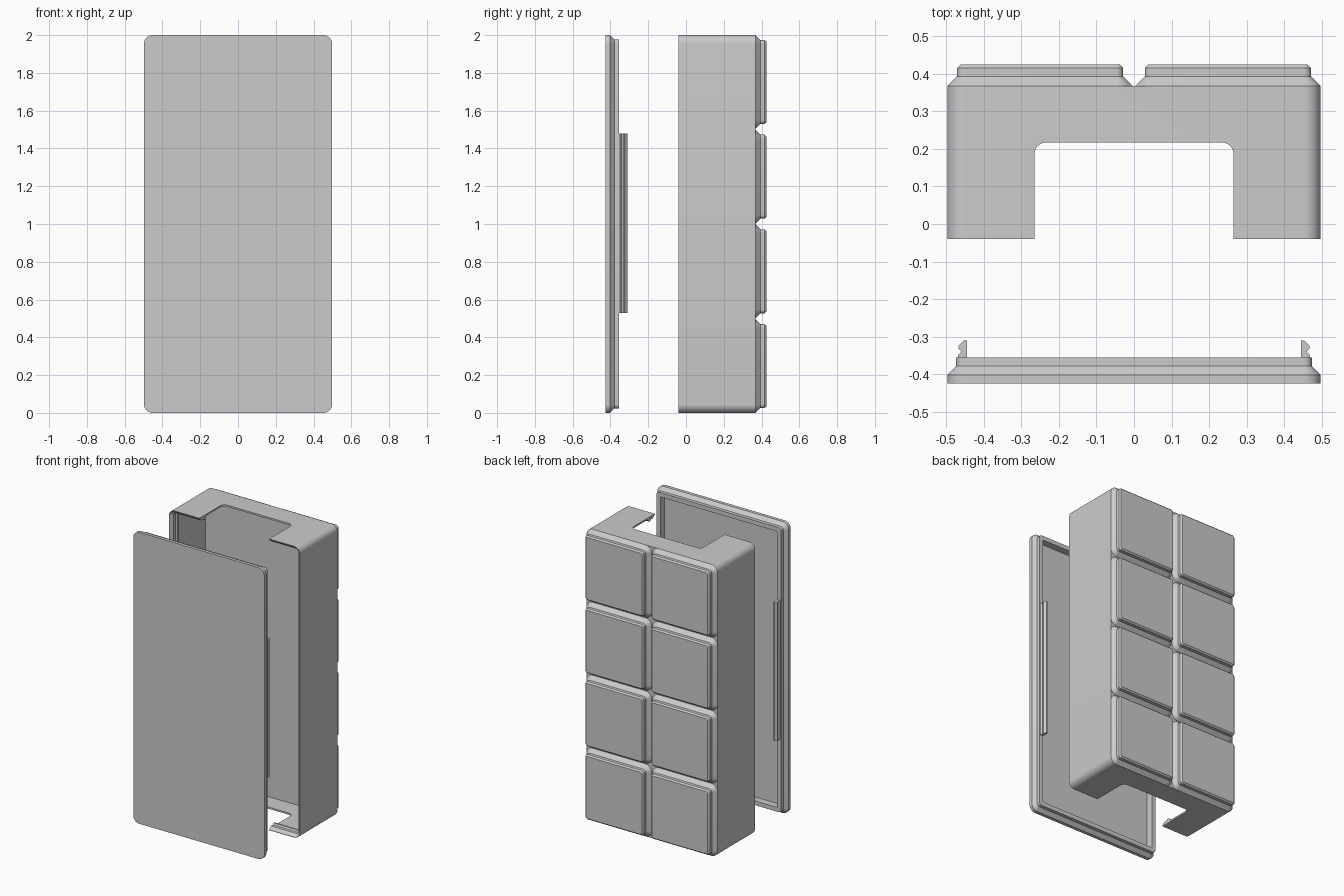
import bpy, bmesh, math

if "Cube" in bpy.data.objects:
    bpy.data.objects.remove(bpy.data.objects["Cube"])

HX, HZ, RAD = 0.4975, 1.0, 0.045   # half width, half height, corner radius


def finish(bm, name, smooth=True):
    bmesh.ops.recalc_face_normals(bm, faces=bm.faces)
    me = bpy.data.meshes.new(name)
    bm.to_mesh(me)
    bm.free()
    ob = bpy.data.objects.new(name, me)
    bpy.context.collection.objects.link(ob)
    if smooth:
        shade(ob)
    return ob


def activate(ob):
    bpy.ops.object.select_all(action='DESELECT')
    ob.select_set(True)
    bpy.context.view_layer.objects.active = ob


def shade(ob):
    activate(ob)
    bpy.ops.object.shade_smooth_by_angle(angle=math.radians(25))


def rounded_ring(bm, cx, cz, hx, hz, r, y, n=8):
    """Rounded rectangle in the XZ plane at depth y."""
    verts = []
    for k, (sx, sz) in enumerate([(1, 1), (-1, 1), (-1, -1), (1, -1)]):
        for i in range(n + 1):
            a = (k + i / n) * math.pi / 2
            verts.append(bm.verts.new((cx + sx * (hx - r) + r * math.cos(a), y,
                                       cz + sz * (hz - r) + r * math.sin(a))))
    return verts


def loft(name, cx, cz, hx, hz, steps):
    """Closed solid through rounded rings given as (y, inset)."""
    bm = bmesh.new()
    rings = [rounded_ring(bm, cx, cz, hx - d, hz - d, max(RAD - d, 0.006), y)
             for y, d in steps]
    for a, b in zip(rings, rings[1:]):
        for i in range(len(a)):
            j = (i + 1) % len(a)
            bm.faces.new((a[i], a[j], b[j], b[i]))
    bm.faces.new(rings[0])
    bm.faces.new(rings[-1])
    return finish(bm, name)


def extrude_profile(name, pts, z0, z1):
    """XY profile extruded along z."""
    bm = bmesh.new()
    face = bm.faces.new([bm.verts.new((x, y, z0)) for x, y in pts])
    geo = bmesh.ops.extrude_face_region(bm, geom=[face])['geom']
    bmesh.ops.translate(bm, vec=(0, 0, z1 - z0),
                        verts=[v for v in geo if isinstance(v, bmesh.types.BMVert)])
    return finish(bm, name, False)


# Hollow body with a stepped inner lip around the open front
body = loft("box_body", 0, 1, HX, HZ, [
    (0.368, 0), (-0.04, 0), (-0.04, 0.003), (-0.021, 0.0225), (0.0, 0.0225),
    (0.008, 0.031), (0.021, 0.031), (0.041, 0.0115), (0.342, 0.0115)])

# Notch with rounded inner corners, cut through both end walls
NX, NY, NR = 0.265, 0.217, 0.03
arc = [(NX - NR + NR * math.cos(i * math.pi / 16), NY - NR + NR * math.sin(i * math.pi / 16))
       for i in range(9)]
profile = [(NX, -0.15)] + arc + [(-x, y) for x, y in reversed(arc)] + [(-NX, -0.15)]
cutter = extrude_profile("notch_cutter", profile, -0.1, 2.1)
cutter.hide_render = True
mod = body.modifiers.new("notch", 'BOOLEAN')
mod.operation, mod.solver, mod.object = 'DIFFERENCE', 'EXACT', cutter
activate(body)
bpy.ops.object.modifier_apply(modifier=mod.name)
bpy.data.objects.remove(cutter)
shade(body)

# Eight stepped feet on the back
for col in range(2):
    for row in range(4):
        loft(f"foot_{col}_{row}", (col - 0.5) * 0.5005, 1 + (row - 1.5) * 0.5012,
             0.2472, 0.2482,
             [(0.36, 0.008), (0.368, 0), (0.3937, 0.0257),
              (0.4153, 0.0257), (0.425, 0.035)])

# Lid plate with a chamfered raised rim and a recessed inside
loft("lid", 0, 1, HX, HZ, [
    (-0.425, 0), (-0.4025, 0), (-0.379, 0.0235), (-0.356, 0.0235),
    (-0.356, 0.053), (-0.404, 0.053)])

# Snap clips on both long sides of the lid
clip = [(0.4445, -0.358), (0.4445, -0.311), (0.454, -0.311), (0.468, -0.325),
        (0.468, -0.332), (0.460, -0.341), (0.469, -0.350), (0.470, -0.358)]
for side, s in (("left", -1), ("right", 1)):
    extrude_profile(f"lid_clip_{side}", [(s * x, y) for x, y in clip], 0.53, 1.48)
